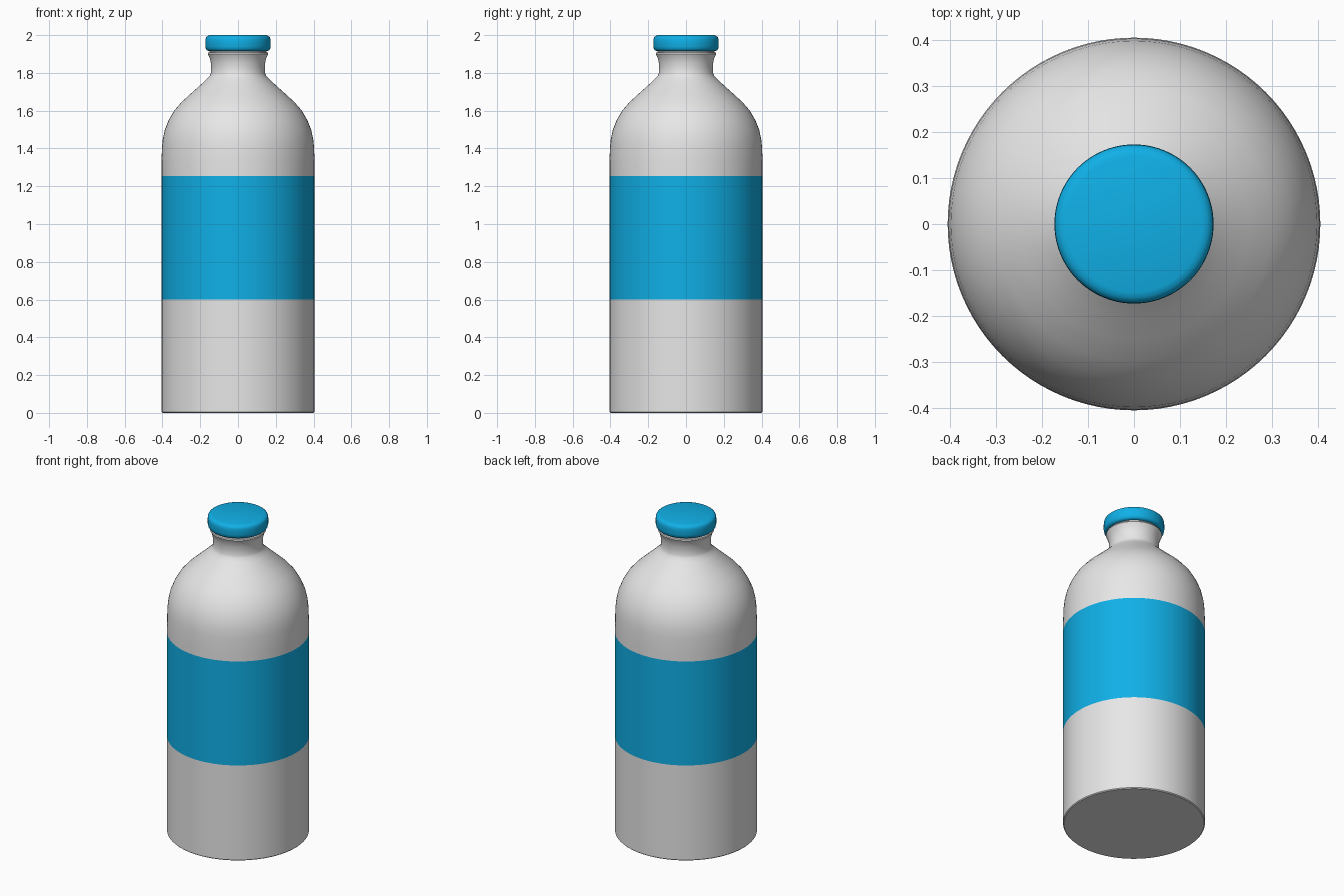
import bpy, bmesh, math

if "Cube" in bpy.data.objects:
    bpy.data.objects.remove(bpy.data.objects["Cube"])

SEGMENTS = 96


def material(name, color):
    m = bpy.data.materials.new(name)
    m.diffuse_color = (*color, 1.0)
    m.use_nodes = True
    m.node_tree.nodes["Principled BSDF"].inputs["Base Color"].default_value = m.diffuse_color
    return m


def lathe(name, profile, materials, rule=None):
    """Spin an (r, z) profile around z; r = 0 makes a pole."""
    bm = bmesh.new()
    rings = []
    for r, z in profile:
        if r == 0:
            rings.append([bm.verts.new((0, 0, z))])
        else:
            rings.append([bm.verts.new((r * math.cos(2 * math.pi * i / SEGMENTS),
                                        r * math.sin(2 * math.pi * i / SEGMENTS), z))
                          for i in range(SEGMENTS)])
    for a, b in zip(rings, rings[1:]):
        for i in range(SEGMENTS):
            j = (i + 1) % SEGMENTS
            if len(a) == 1:
                f = bm.faces.new((a[0], b[j], b[i]))
            elif len(b) == 1:
                f = bm.faces.new((a[i], a[j], b[0]))
            else:
                f = bm.faces.new((a[i], a[j], b[j], b[i]))
            if rule:
                f.material_index = rule(f.calc_center_median())
    bmesh.ops.recalc_face_normals(bm, faces=bm.faces)
    mesh = bpy.data.meshes.new(name)
    bm.to_mesh(mesh)
    bm.free()
    for m in materials:
        mesh.materials.append(m)
    obj = bpy.data.objects.new(name, mesh)
    bpy.context.collection.objects.link(obj)
    bpy.ops.object.select_all(action='DESELECT')
    obj.select_set(True)
    bpy.context.view_layer.objects.active = obj
    bpy.ops.object.shade_smooth_by_angle(angle=math.radians(35))
    return obj


grey = material("light grey", (0.8, 0.8, 0.8))
blue = material("bright blue", (0.006, 0.51, 0.94))

# Bottle: straight body, domed shoulder, flared neck with a lip
bottle_profile = [
    (0, 0), (0.4, 0), (0.405, 0.005), (0.405, 0.6), (0.405, 1.255), (0.405, 1.32),
    (0.403, 1.40), (0.398, 1.45), (0.387, 1.50), (0.367, 1.55), (0.338, 1.60),
    (0.299, 1.645), (0.25, 1.69), (0.205, 1.73), (0.168, 1.765), (0.149, 1.785),
    (0.143, 1.80), (0.142, 1.83), (0.144, 1.855), (0.150, 1.88), (0.160, 1.90),
    (0.158, 1.907), (0.150, 1.91), (0.150, 1.93), (0, 1.93)]

# The label is the band of body faces between two heights
lathe("bottle", bottle_profile, [grey, blue],
      lambda c: 1 if 0.6 < c.z < 1.255 and c.xy.length > 0.3 else 0)

# Cap: rounded disc, slightly wider towards the bottom
cap_profile = [
    (0, 1.915), (0.152, 1.915), (0.163, 1.918), (0.170, 1.926), (0.173, 1.94),
    (0.173, 1.965), (0.172, 1.98), (0.168, 1.99), (0.160, 1.996), (0.148, 2.0), (0, 2.0)]
lathe("cap", cap_profile, [blue])
